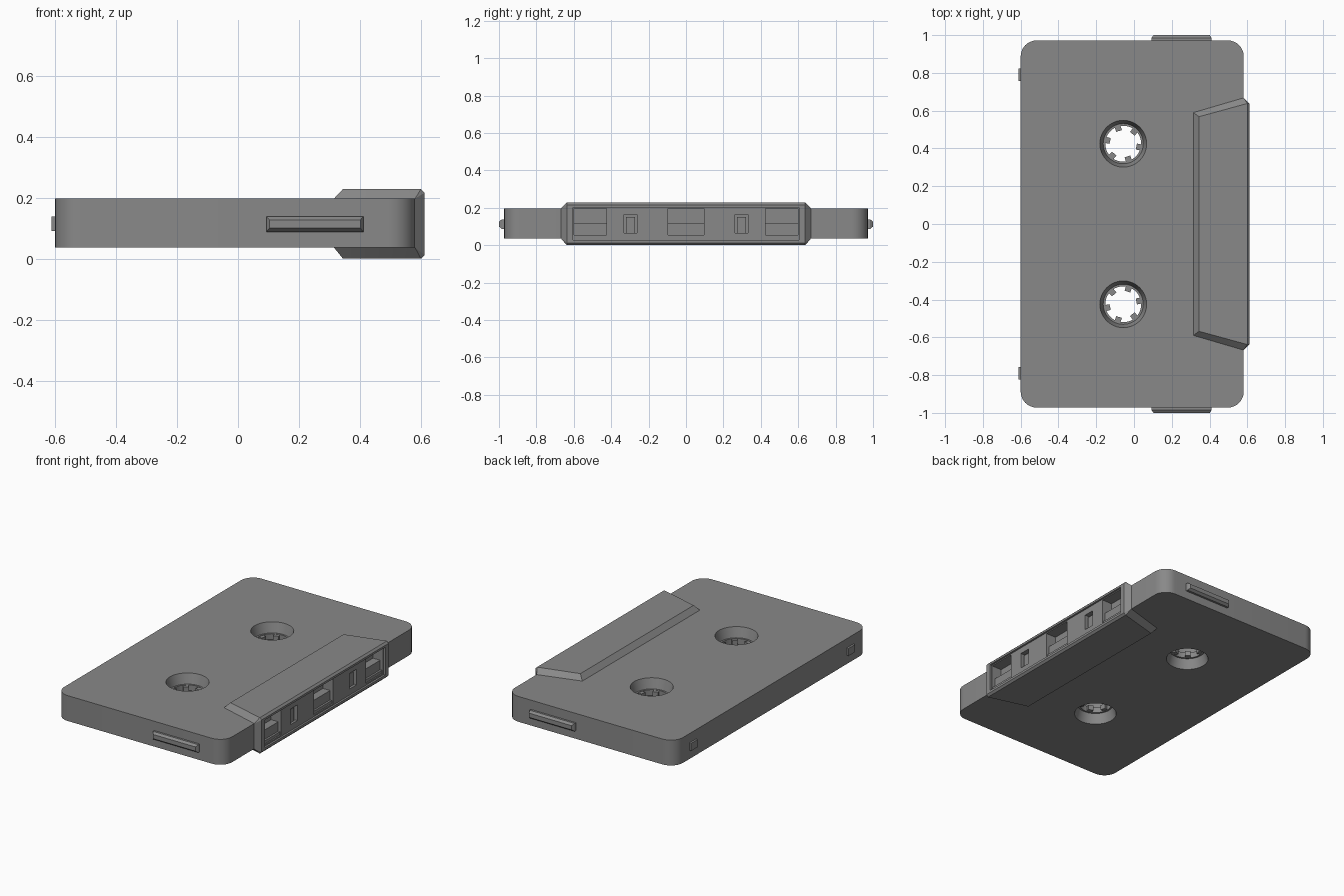
import bpy, bmesh
from math import sin, cos, radians, pi
from mathutils import Vector

if "Cube" in bpy.data.objects:
    bpy.data.objects.remove(bpy.data.objects["Cube"])

Z0, Z1 = 0.036, 0.197          # body faces
HEAD_TOP = 0.228
ZC = (Z0 + Z1) / 2
HUB_X, HUB_Y = -0.057, 0.425

# Dark grey plastic
GREY = bpy.data.materials.new("dark_grey_plastic")
GREY.diffuse_color = (0.25, 0.25, 0.25, 1)
GREY.use_nodes = True
GREY.node_tree.nodes["Principled BSDF"].inputs["Base Color"].default_value = GREY.diffuse_color


def finish(name, bm):
    bmesh.ops.recalc_face_normals(bm, faces=bm.faces)
    me = bpy.data.meshes.new(name)
    bm.to_mesh(me)
    bm.free()
    me.materials.append(GREY)
    ob = bpy.data.objects.new(name, me)
    bpy.context.collection.objects.link(ob)
    return ob


def hull(name, points):
    bm = bmesh.new()
    for p in points:
        bm.verts.new(p)
    bmesh.ops.convex_hull(bm, input=bm.verts)
    bmesh.ops.dissolve_limit(bm, angle_limit=0.01, verts=bm.verts, edges=bm.edges)
    return finish(name, bm)


def box(name, x, y, z):
    return hull(name, [(a, b, c) for a in x for b in y for c in z])


def lathe(name, cx, cy, profile, n=48):
    # closed solid from (radius, z) rings with capped ends
    bm = bmesh.new()
    rings = [[bm.verts.new((cx + r * cos(2 * pi * i / n), cy + r * sin(2 * pi * i / n), z))
              for i in range(n)] for r, z in profile]
    for a, b in zip(rings, rings[1:]):
        for i in range(n):
            bm.faces.new((a[i], a[(i + 1) % n], b[(i + 1) % n], b[i]))
    bm.faces.new(rings[0][::-1])
    bm.faces.new(rings[-1])
    return finish(name, bm)


def boolean(target, tool, operation):
    mod = target.modifiers.new("bool", 'BOOLEAN')
    mod.operation, mod.object, mod.solver = operation, tool, 'EXACT'
    deps = bpy.context.evaluated_depsgraph_get()
    me = bpy.data.meshes.new_from_object(target.evaluated_get(deps))
    target.modifiers.clear()
    target.data = me
    bpy.data.objects.remove(tool)


# Shell with rounded corners
R = 0.085
outline = []
for cx, cy, start in ((0.581 - R, 0.972 - R, 0), (-0.6 + R, 0.972 - R, 90),
                      (-0.6 + R, -0.972 + R, 180), (0.581 - R, -0.972 + R, 270)):
    for k in range(9):
        a = radians(start + k * 90 / 8)
        outline.append((cx + R * cos(a), cy + R * sin(a)))
body = hull("cassette_shell", [(x, y, z) for x, y in outline for z in (Z0, Z1)])

# Thicker tape head section with sloped sides
head_pts = []
for s in (-1, 1):
    for zm, zo, ze in ((Z0, 0.0, 0.012), (Z1, HEAD_TOP, 0.216)):
        head_pts += [(0.315, s * 0.59, zm), (0.581, s * 0.668, zm),
                     (0.344, s * 0.568, zo), (0.6, s * 0.638, zo),
                     (0.612, s * 0.636, ze), (0.612, s * 0.636, zm)]
boolean(body, hull("head_section", head_pts), 'UNION')

# Spindle holes: sloped recess from each face down to a narrow hub
for s in (-1, 1):
    boolean(body, lathe("hole_cutter", HUB_X, s * HUB_Y,
                        [(0.126, Z0 - 0.01), (0.124, Z0), (0.106, ZC - 0.018),
                         (0.095, ZC - 0.018), (0.095, ZC + 0.018), (0.106, ZC + 0.018),
                         (0.124, Z1), (0.126, Z1 + 0.01)]), 'DIFFERENCE')

# Shallow front recess, then the head windows
boolean(body, box("cut", (0.6, 0.65), (-0.605, 0.605), (0.027, 0.203)), 'DIFFERENCE')
windows = [(-0.095, 0.095, 0.036, 0.197, 0.07)]
for s in (-1, 1):
    windows.append((s * 0.425, s * 0.598, 0.036, 0.197, 0.07))
    windows.append((s * 0.262, s * 0.332, 0.066, 0.165, 0.03))
for ya, yb, za, zb, d in windows:
    boolean(body, box("cut", (0.6 - d, 0.64), (ya, yb), (za, zb)), 'DIFFERENCE')

# Stepped ledges inside the large windows
for i, yc in enumerate((-0.511, 0.0, 0.511)):
    h = 0.095 if i == 1 else 0.0865
    box(f"window_ledge_{i}", (0.529, 0.58), (yc - h, yc + h), (0.055, 0.115))
    box(f"window_sill_{i}", (0.529, 0.592), (yc - h, yc + h), (0.036, 0.055))

bpy.context.view_layer.objects.active = body
body.select_set(True)
bpy.ops.object.shade_smooth_by_angle(angle=radians(25))
body.select_set(False)

# Spindle teeth
for s, label in ((-1, "near"), (1, "far")):
    for k in range(6):
        a = radians(-12 + 60 * k) * s
        u, v = Vector((cos(a), sin(a), 0)), Vector((-sin(a), cos(a), 0))
        c = Vector((HUB_X, s * HUB_Y, 0))
        hull(f"{label}_spindle_tooth_{k}",
             [c + u * r + v * w + Vector((0, 0, z))
              for r in (0.071, 0.1) for w in (-0.016, 0.016) for z in (ZC - 0.016, ZC + 0.016)])

# Tapered side grips, rear tabs and small window pads
for s, label in ((-1, "near"), (1, "far")):
    hull(f"{label}_side_grip",
         [(x, s * y, z) for x in (0.093, 0.411) for z in (0.088, 0.138) for y in (0.965, 0.985)] +
         [(x, s * 1.0, z) for x in (0.103, 0.401) for z in (0.1, 0.127)])
    box(f"{label}_rear_tab", (-0.612, -0.59), (s * 0.757, s * 0.822), (0.09, 0.138))
    box(f"{label}_window_pad", (0.568, 0.585), (s * 0.272, s * 0.322), (0.066, 0.15))
